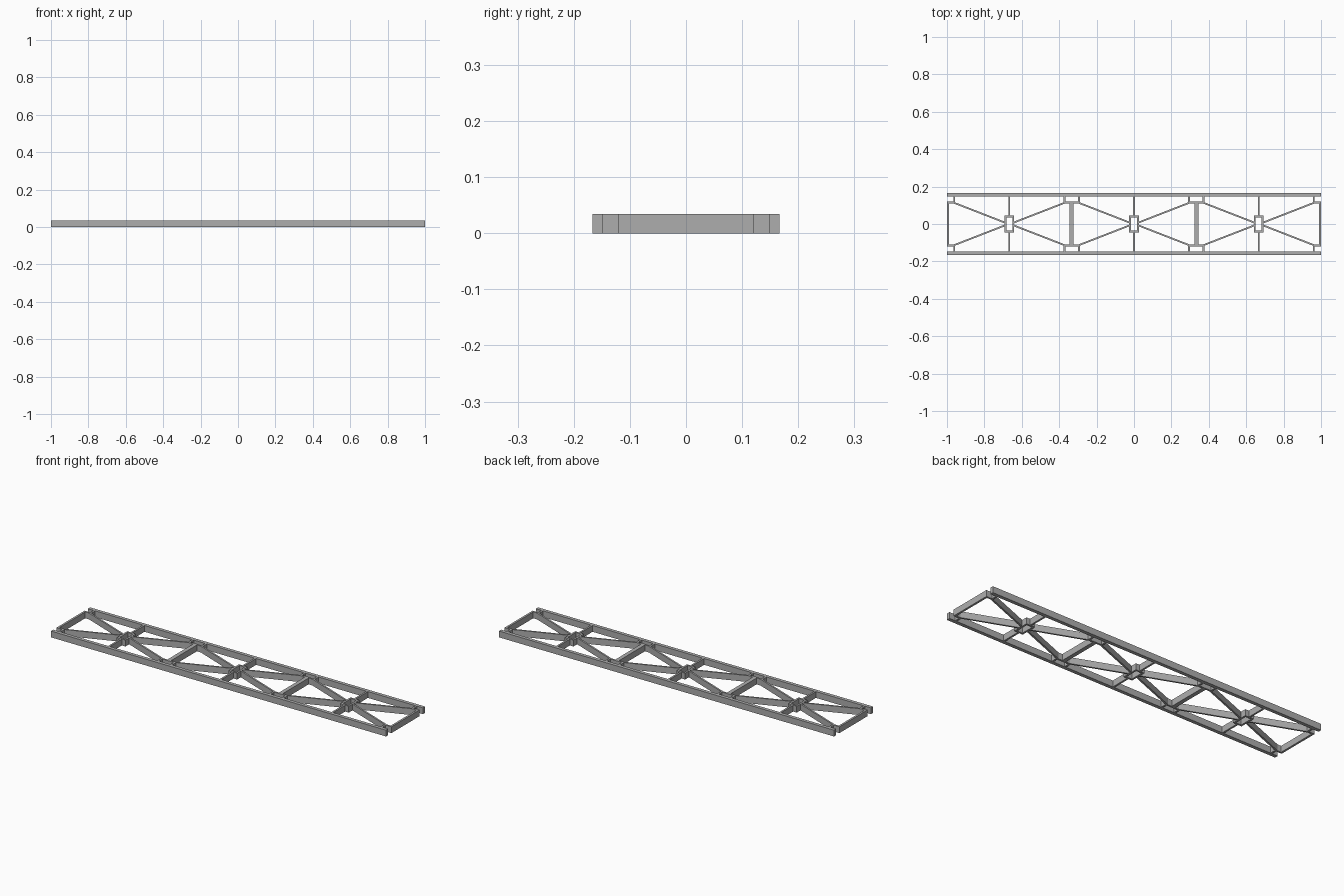
import bpy
import bmesh
from math import atan2, hypot
from mathutils import Matrix, Vector

cube = bpy.data.objects.get("Cube")
if cube:
    bpy.data.objects.remove(cube, do_unlink=True)

HEIGHT = 0.034
BAY = 2 / 3            # length of one truss bay
WALL = 0.01            # thin plate thickness
RAIL_IN, RAIL_OUT = 0.148, 0.167
BAR_END = 0.12         # outer face of the bracket plates
BRACKET = 0.044        # half width of a bracket
HUB_X, HUB_Y = 0.026, 0.045

steel = bpy.data.materials.new("steel grey")
steel.use_nodes = True
steel.diffuse_color = (0.42, 0.42, 0.42, 1)
steel.node_tree.nodes["Principled BSDF"].inputs["Base Color"].default_value = steel.diffuse_color


def add_box(bm, x0, x1, y0, y1):
    """Full-height box between two corners."""
    size = Matrix.Diagonal((x1 - x0, y1 - y0, HEIGHT, 1))
    place = Matrix.Translation(((x0 + x1) / 2, (y0 + y1) / 2, HEIGHT / 2))
    bmesh.ops.create_cube(bm, size=1, matrix=place @ size)


def add_strut(bm, start, end, width):
    """Full-height plate running between two plan points."""
    a, b = Vector(start), Vector(end)
    d, mid = b - a, (a + b) / 2
    matrix = (Matrix.Translation((mid.x, mid.y, HEIGHT / 2))
              @ Matrix.Rotation(atan2(d.y, d.x), 4, "Z")
              @ Matrix.Diagonal((hypot(d.x, d.y), width, HEIGHT, 1)))
    bmesh.ops.create_cube(bm, size=1, matrix=matrix)


def finish(bm, name):
    mesh = bpy.data.meshes.new(name)
    bm.to_mesh(mesh)
    bm.free()
    mesh.materials.append(steel)
    obj = bpy.data.objects.new(name, mesh)
    bpy.context.collection.objects.link(obj)
    return obj


def y_span(side, a, b):
    return sorted((side * a, side * b))


# Long side rails
for side, label in ((-1, "front"), (1, "back")):
    bm = bmesh.new()
    add_box(bm, -1, 1, *y_span(side, RAIL_IN, RAIL_OUT))
    finish(bm, label + "_rail")

# Cross bars with a bracket at each end, cut in half at the frame ends
for i in range(4):
    x = -1 + i * BAY
    bm = bmesh.new()
    inner = BAR_END - WALL
    add_box(bm, max(x - 0.011, -1), min(x + 0.011, 1), -inner, inner)
    for side in (-1, 1):
        left, right = max(x - BRACKET, -1), min(x + BRACKET, 1)
        add_box(bm, left, right, *y_span(side, inner, BAR_END))
        if i > 0:
            add_box(bm, left, left + WALL, *y_span(side, BAR_END, RAIL_IN))
        if i < 3:
            add_box(bm, right - WALL, right, *y_span(side, BAR_END, RAIL_IN))
    finish(bm, f"cross_bar_{i + 1}")

# Each bay: open hub, two straight ribs and four diagonal braces
for i in range(3):
    x = (i - 1) * BAY
    hub = bmesh.new()
    for side in (-1, 1):
        add_box(hub, x - HUB_X, x + HUB_X, *y_span(side, HUB_Y - WALL, HUB_Y))
        wall = sorted((x + side * (HUB_X - WALL), x + side * HUB_X))
        add_box(hub, *wall, WALL - HUB_Y, HUB_Y - WALL)
    finish(hub, f"hub_{i + 1}")

    ribs = bmesh.new()
    for side in (-1, 1):
        add_box(ribs, x - WALL / 2, x + WALL / 2, *y_span(side, HUB_Y, RAIL_IN))
    finish(ribs, f"ribs_{i + 1}")

    braces = bmesh.new()
    for sx in (-1, 1):
        for sy in (-1, 1):
            add_strut(braces,
                      (x + sx * (HUB_X - 0.004), sy * 0.007),
                      (x + sx * (BAY / 2 - BRACKET + 0.008), sy * 0.114),
                      0.009)
    finish(braces, f"diagonal_braces_{i + 1}")
